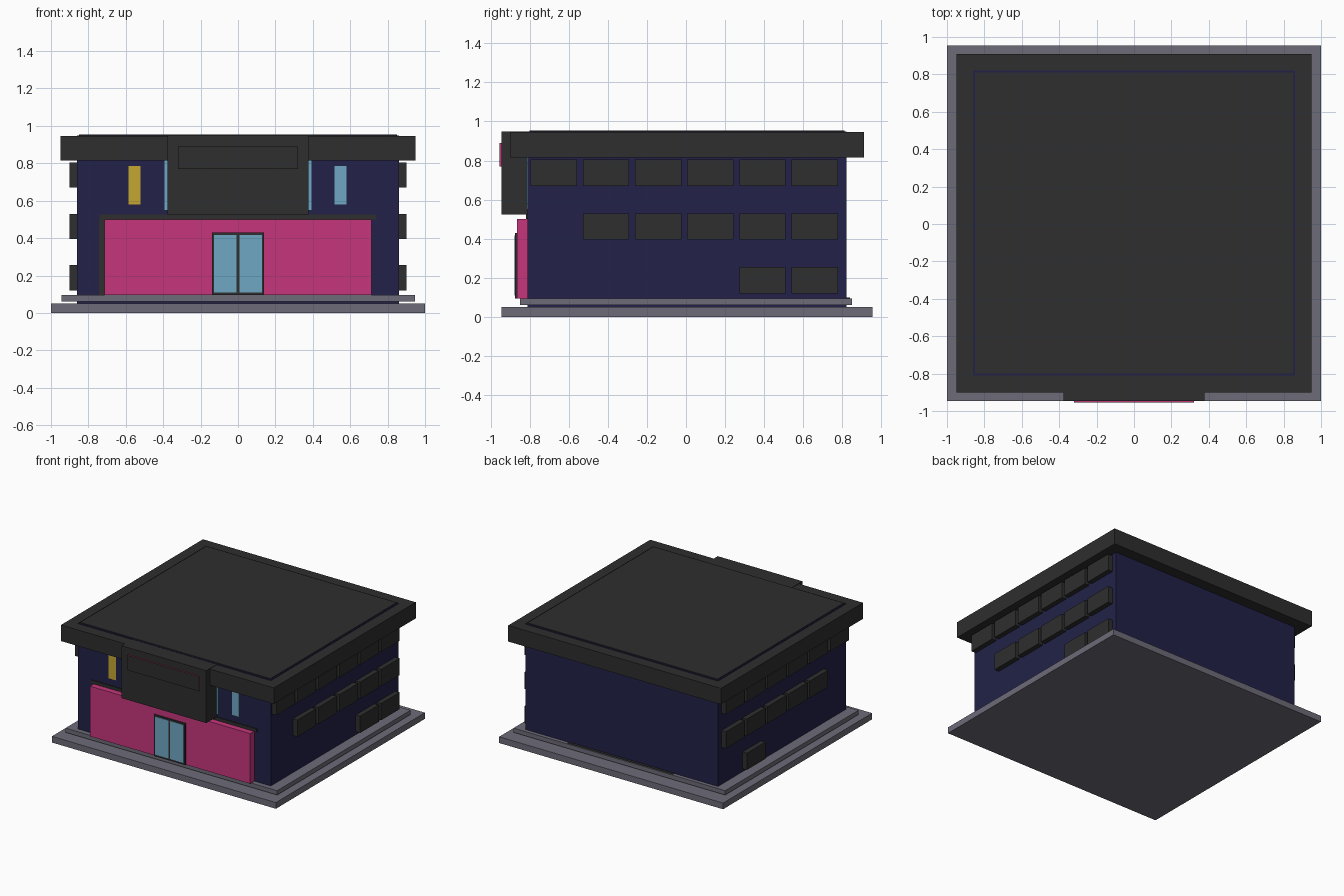
import bpy
import bmesh

cube = bpy.data.objects.get("Cube")
if cube:
    bpy.data.objects.remove(cube, do_unlink=True)


def material(name, rgb):
    """Flat material from display colour values."""
    linear = [((c / 255 + 0.055) / 1.055) ** 2.4 for c in rgb] + [1]
    mat = bpy.data.materials.new(name)
    mat.use_nodes = True
    mat.diffuse_color = linear
    bsdf = mat.node_tree.nodes["Principled BSDF"]
    bsdf.inputs["Base Color"].default_value = linear
    bsdf.inputs["Roughness"].default_value = 0.8
    return mat


NAVY = material("navy wall", (34, 33, 72))
DARK = material("charcoal trim", (46, 46, 46))
PINK = material("magenta panel", (198, 54, 124))
GLASS = material("light blue glass", (111, 167, 195))
YELLOW = material("yellow glass", (197, 167, 50))
STONE = material("grey paving", (109, 107, 119))


def box(name, x, y, z, mat):
    """Box spanning three (low, high) ranges."""
    mesh = bpy.data.meshes.new(name)
    bm = bmesh.new()
    bmesh.ops.create_cube(bm, size=1)
    for v in bm.verts:
        for i, (low, high) in enumerate((x, y, z)):
            v.co[i] = low if v.co[i] < 0 else high
    bm.to_mesh(mesh)
    bm.free()
    mesh.materials.append(mat)
    obj = bpy.data.objects.new(name, mesh)
    bpy.context.collection.objects.link(obj)
    return obj


def wide(half):
    return (-half, half)


FRONT, BACK, SIDE = -0.81, 0.82, 0.86

# Paving and plinth
box("ground_slab", wide(1), (-0.945, 0.955), (0, 0.05), STONE)
box("plinth", wide(0.945), wide(0.85), (0.06, 0.095), STONE)
box("back_threshold", wide(0.47), (BACK, 0.84), (0.095, 0.099), DARK)

# Main building
box("walls", wide(SIDE), (FRONT, BACK), (0.05, 0.95), NAVY)
box("roof_deck", wide(0.85), (-0.80, 0.81), (0.945, 0.955), DARK)

# Overhanging roof border
ROOF_Z = (0.815, 0.945)
box("front_fascia", wide(0.95), (-0.90, FRONT), ROOF_Z, DARK)
box("back_fascia", wide(0.95), (BACK, 0.91), ROOF_Z, DARK)
for label, sign in (("left", 1), ("right", -1)):
    box(label + "_fascia", sorted((sign * SIDE, sign * 0.95)),
        (FRONT, BACK), ROOF_Z, DARK)

# Rows of projecting side windows: height, first and end column on each side
ROWS = ((0.67, (0, 6), (0, 6)), (0.395, (1, 6), (1, 6)), (0.12, (4, 6), (4, 5)))
for base, left_cols, right_cols in ROWS:
    for label, sign, cols in (("left", 1, left_cols), ("right", -1, right_cols)):
        for col in range(*cols):
            start = -0.795 + col * 0.267
            box(label + "_side_window", sorted((sign * SIDE, sign * 0.90)),
                (start, start + 0.237), (base, base + 0.135), DARK)

# Entrance panel with its thin surround
box("entrance_panel", wide(0.715), (-0.865, FRONT), (0.095, 0.50), PINK)
box("entrance_lintel", wide(0.74), (-0.818, FRONT), (0.50, 0.525), DARK)
box("entrance_side_trim", (-0.742, -0.715), (-0.818, FRONT), (0.095, 0.50), DARK)

# Double door
box("door_frame", wide(0.14), (-0.874, -0.865), (0.095, 0.43), DARK)
for sign in (1, -1):
    box("door_glass", sorted((sign * 0.007, sign * 0.128)),
        (-0.877, -0.874), (0.11, 0.417), GLASS)

# Upper front windows
WINDOW_Z = (0.58, 0.785)
box("right_front_window", (-0.585, -0.52), (-0.815, FRONT), WINDOW_Z, YELLOW)
box("left_front_window", (0.515, 0.58), (-0.815, FRONT), WINDOW_Z, GLASS)
box("centre_front_window", wide(0.394), (-0.815, FRONT), (0.55, 0.815), GLASS)

# Blank sign block over the entrance
box("sign_block", wide(0.378), (-0.945, FRONT), (0.525, 0.948), DARK)
box("sign_backing", wide(0.32), (-0.952, -0.945), (0.77, 0.89), PINK)
box("sign_cover", wide(0.32), (-0.955, -0.952), (0.77, 0.89), DARK)
